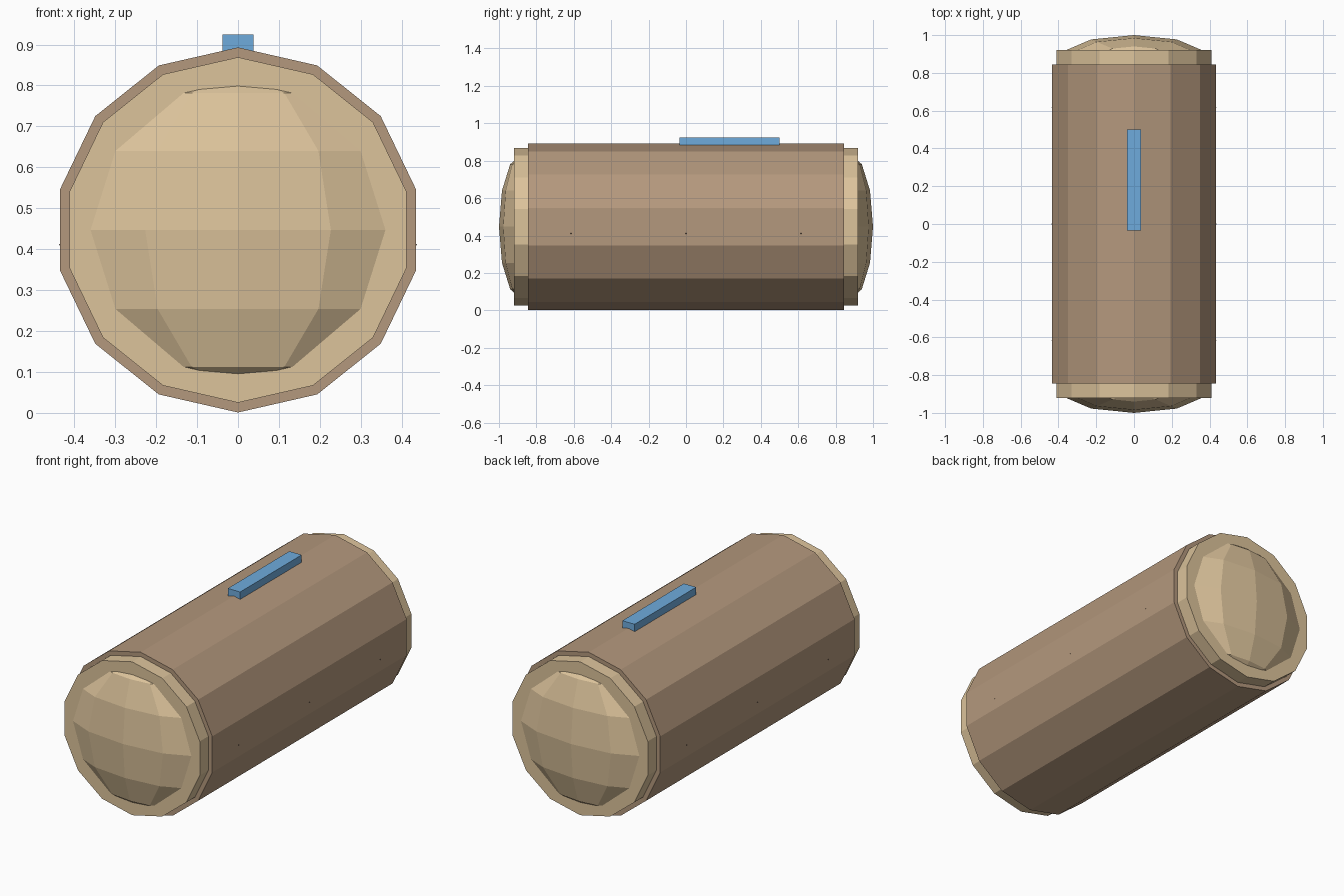
import bpy
import bmesh
from math import sin, cos, pi
from mathutils import Vector, Matrix

if "Cube" in bpy.data.objects:
    bpy.data.objects.remove(bpy.data.objects["Cube"], do_unlink=True)

AXIS_Z = 0.447  # height of the barrel axis


def make_material(name, rgb):
    mat = bpy.data.materials.new(name)
    mat.use_nodes = True
    mat.diffuse_color = (*rgb, 1)
    mat.node_tree.nodes["Principled BSDF"].inputs["Base Color"].default_value = (*rgb, 1)
    return mat


brown = make_material("warm brown", (0.456, 0.314, 0.205))
tan = make_material("pale tan", (0.716, 0.546, 0.328))
blue = make_material("sky blue", (0.159, 0.407, 0.716))
dark = make_material("dark brown", (0.08, 0.055, 0.04))


def finish(bm, name, mat):
    bmesh.ops.recalc_face_normals(bm, faces=bm.faces)
    mesh = bpy.data.meshes.new(name)
    bm.to_mesh(mesh)
    bm.free()
    mesh.materials.append(mat)
    obj = bpy.data.objects.new(name, mesh)
    bpy.context.collection.objects.link(obj)
    return obj


def prism(name, radius, y0, y1, mat, sides=14):
    """Many-sided drum along y, with one corner straight up."""
    bm = bmesh.new()
    angles = [2 * pi * i / sides for i in range(sides)]
    ring = [bm.verts.new((radius * sin(a), y0, AXIS_Z + radius * cos(a))) for a in angles]
    face = bm.faces.new(ring)
    ext = bmesh.ops.extrude_face_region(bm, geom=[face], use_keep_orig=True)
    moved = [g for g in ext["geom"] if isinstance(g, bmesh.types.BMVert)]
    bmesh.ops.translate(bm, verts=moved, vec=(0, y1 - y0, 0))
    return finish(bm, name, mat)


def dome(name, side):
    """Faceted ball with upright poles, squashed along y."""
    bm = bmesh.new()
    radius, rings, columns = 0.386, 6, 10
    arc = [bm.verts.new((0, radius * sin(pi * i / rings), radius * cos(pi * i / rings)))
           for i in range(rings + 1)]
    edges = [bm.edges.new(pair) for pair in zip(arc, arc[1:])]
    bmesh.ops.spin(bm, geom=arc + edges, cent=(0, 0, 0), axis=(0, 0, 1),
                   angle=2 * pi, steps=columns, use_duplicate=False)
    bmesh.ops.remove_doubles(bm, verts=bm.verts, dist=0.0005)
    bmesh.ops.scale(bm, verts=bm.verts, vec=(1, side * 0.12 / radius, 1))
    bmesh.ops.translate(bm, verts=bm.verts, vec=(0, side * 0.88, AXIS_Z))
    return finish(bm, name, tan)


# Barrel body
prism("barrel", 0.446, -0.845, 0.845, brown)

# End caps with domes
for label, side in (("front", -1), ("back", 1)):
    prism(label + "_cap", 0.422, side * 0.8, side * 0.92, tan)
    dome(label + "_dome", side)

# Strip on top
bm = bmesh.new()
bmesh.ops.create_cube(bm, size=1)
bmesh.ops.scale(bm, verts=bm.verts, vec=(0.075, 0.535, 0.041))
bmesh.ops.translate(bm, verts=bm.verts, vec=(0, 0.2325, 0.9045))
finish(bm, "top_strip", blue)

# Tiny studs along both sides
for label, side in (("left", 1), ("right", -1)):
    for i, y in enumerate((-0.615, 0, 0.615)):
        bm = bmesh.new()
        bmesh.ops.create_cone(bm, cap_ends=True, segments=6, radius1=0.005,
                              radius2=0.001, depth=0.006)
        place = Matrix.Translation(Vector((side * 0.434, y, 0.411)))
        bmesh.ops.transform(bm, verts=bm.verts,
                            matrix=place @ Matrix.Rotation(side * pi / 2, 4, "Y"))
        finish(bm, f"{label}_stud_{i + 1}", dark)
